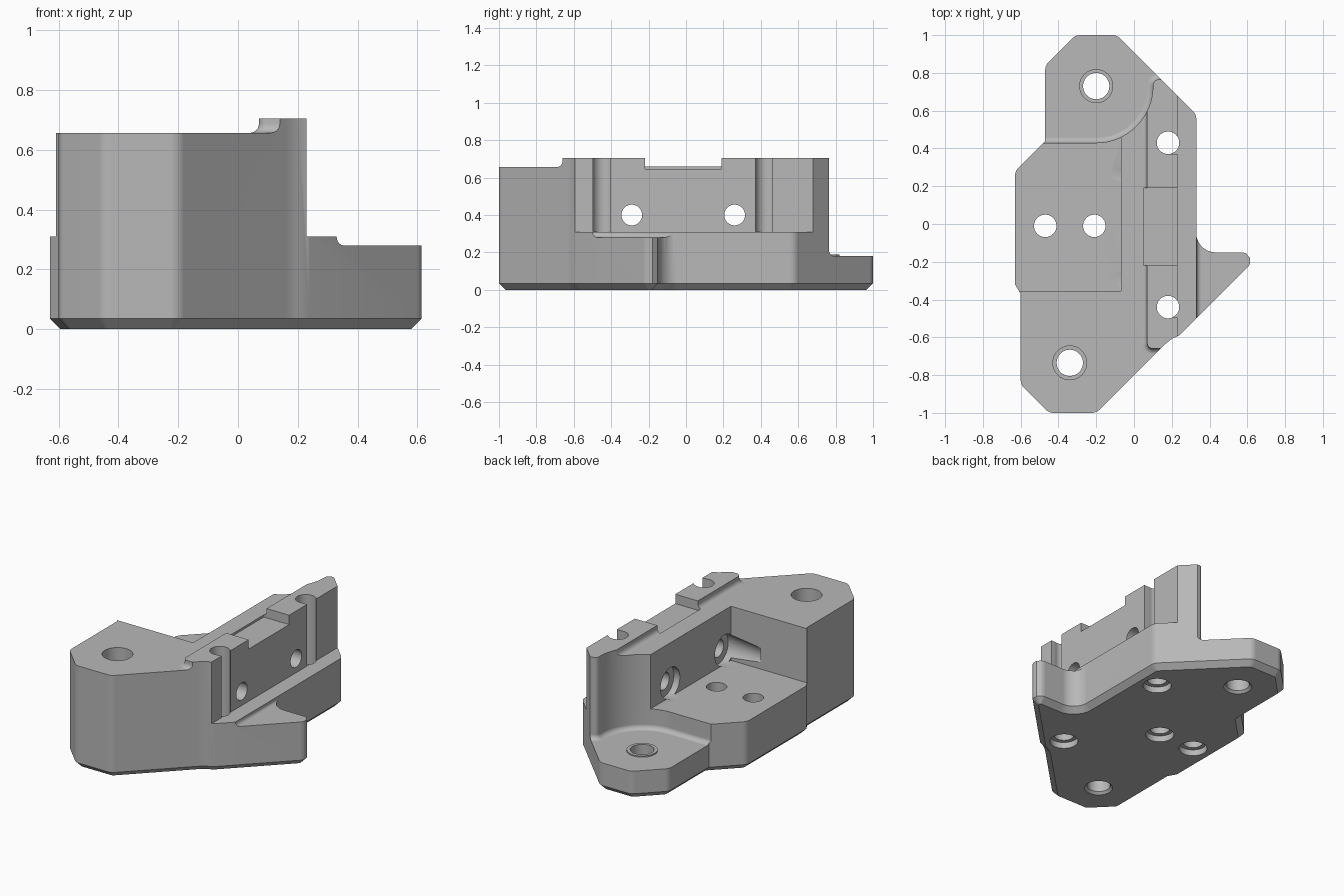
import bpy, bmesh
from math import sin, cos, tan, pi, radians
from mathutils import Vector, Matrix

cube = bpy.data.objects.get("Cube")
if cube:
    bpy.data.objects.remove(cube)

grey = bpy.data.materials.new("machined_grey")
grey.use_nodes = True
tone = (0.48, 0.48, 0.48, 1)
grey.diffuse_color = tone
grey.node_tree.nodes["Principled BSDF"].inputs["Base Color"].default_value = tone


def rounded(corners, steps=6):
    """Counter-clockwise polygon whose corners may carry a radius."""
    out = []
    n = len(corners)
    for i, c in enumerate(corners):
        p = Vector(c[:2])
        r = c[2] if len(c) > 2 else 0
        if not r:
            out.append(p)
            continue
        d1 = (Vector(corners[i - 1][:2]) - p).normalized()
        d2 = (Vector(corners[(i + 1) % n][:2]) - p).normalized()
        half = d1.angle(d2) / 2
        centre = p + (d1 + d2).normalized() * r / sin(half)
        a = p + d1 * r / tan(half) - centre
        b = p + d2 * r / tan(half) - centre
        count = steps * 3 if r > 0.2 else steps
        for k in range(count + 1):
            out.append(centre + a.lerp(b, k / count).normalized() * r)
    return out


def circle(r, n=40):
    return [Vector((r * cos(2 * pi * k / n), r * sin(2 * pi * k / n))) for k in range(n)]


def inset(points, d):
    out = []
    for i, p in enumerate(points):
        e1 = (p - points[i - 1]).normalized()
        e2 = (points[(i + 1) % len(points)] - p).normalized()
        n1, n2 = Vector((-e1.y, e1.x)), Vector((-e2.y, e2.x))
        out.append(p + (n1 + n2) * d / (1 + n1.dot(n2)))
    return out


def loft(name, points, layers, matrix=Matrix()):
    """Closed solid through (height, inset) layers of one outline."""
    bm = bmesh.new()
    rings = [[bm.verts.new((p.x, p.y, z)) for p in inset(points, d)] for z, d in layers]
    n = len(points)
    for lo, hi in zip(rings, rings[1:]):
        for i in range(n):
            j = (i + 1) % n
            bm.faces.new((lo[i], lo[j], hi[j], hi[i]))
    bm.faces.new(rings[0][::-1])
    bm.faces.new(rings[-1])
    bm.transform(matrix)
    bmesh.ops.recalc_face_normals(bm, faces=bm.faces)
    mesh = bpy.data.meshes.new(name)
    bm.to_mesh(mesh)
    bm.free()
    mesh.materials.append(grey)
    ob = bpy.data.objects.new(name, mesh)
    bpy.context.collection.objects.link(ob)
    return ob


def box(x0, x1, y0, y1, z0, z1=1):
    return loft("cutter", rounded([(x0, y0), (x1, y0), (x1, y1), (x0, y1)]), [(z0, 0), (z1, 0)])


def turned(layers, matrix):
    """Round cutter from (height, radius) layers."""
    return loft("cutter", circle(0.2), [(z, 0.2 - r) for z, r in layers], matrix)


def fillet(z, r, top, steps=6):
    arc = [k * pi / 2 / steps for k in range(steps + 1)]
    return [(z + r - r * cos(a), r - r * sin(a)) for a in arc] + [(top, 0)]


def activate(ob):
    bpy.ops.object.select_all(action='DESELECT')
    ob.select_set(True)
    bpy.context.view_layer.objects.active = ob


def carve(ob, cutter):
    cutter.hide_render = True
    activate(ob)
    mod = ob.modifiers.new("cut", 'BOOLEAN')
    mod.operation, mod.solver, mod.object = 'DIFFERENCE', 'EXACT', cutter
    bpy.ops.object.modifier_apply(modifier=mod.name)
    bpy.data.objects.remove(cutter)


# Full-height block with a chamfered underside
outline = rounded([
    (-0.45, -1.0, 0.06), (-0.2, -1.0, 0.06), (0.16, -0.64), (0.2, -0.608), (0.24, -0.59),
    (0.68, -0.15, 0.045), (0.33, -0.15, 0.1), (0.33, 0.58, 0.06), (-0.09, 1.0, 0.06),
    (-0.31, 1.0, 0.06), (-0.47, 0.84, 0.06), (-0.47, 0.44), (-0.63, 0.28, 0.06),
    (-0.63, -0.32), (-0.6, -0.37), (-0.6, -0.85, 0.06)])
body = loft("bracket_body", outline, [(0, 0.035), (0.035, 0), (0.705, 0)])

# Low rear lug with a filleted round clearance
carve(body, loft("cutter", rounded([
    (-0.8, 0.43), (0.1, 0.43, 0.3), (0.1, 0.765, 0.03), (0.5, 0.765),
    (0.5, 1.3), (-0.8, 1.3)]), fillet(0.18, 0.03, 1)))

# Open pocket on the right-hand side
carve(body, box(-1, -0.07, -0.355, 0.52, 0.31))

# Ledge and lower pointed wing on the left-hand side
side = rounded([(0.23, 1), (0.23, 0.31), (0.33, 0.31), (0.335, 0.28, 0.025), (0.9, 0.28), (0.9, 1)])
carve(body, loft("cutter", side, [(-1.3, 0), (1.3, 0)], Matrix.Rotation(pi / 2, 4, 'X')))

# Raised top rib with filleted foot and a central notch
carve(body, loft("cutter", rounded([
    (-1, -1.3), (0.5, -1.3), (0.5, -0.66), (0.07, -0.66, 0.03),
    (0.07, 1.3), (-1, 1.3)]), fillet(0.657, 0.03, 1)))
carve(body, box(0.05, 0.4, -0.22, 0.19, 0.645))

# Vertical pin holes that open through the wall face
for y, slot in ((0.43, 0.417), (-0.44, -0.45)):
    carve(body, turned([(-0.1, 0.085), (0.04, 0.085), (0.041, 0.06), (1, 0.06)],
                       Matrix.Translation((0.18, y, 0))))
    carve(body, box(0.19, 0.26, slot - 0.046, slot + 0.046, 0.311))

# Pocket floor holes
for x in (-0.47, -0.21):
    carve(body, turned([(-0.1, 0.085), (0.04, 0.085), (0.041, 0.06), (1, 0.06)],
                       Matrix.Translation((x, -0.01, 0))))

# Cross holes with spot faces on the pocket side
for y in (-0.29, 0.26):
    carve(body, turned([(-0.28, 0.08), (-0.025, 0.102), (-0.0245, 0.056), (0.4, 0.056)],
                       Matrix.Translation((0, y, 0.4)) @ Matrix.Rotation(pi / 2, 4, 'Y')))

# Front mounting hole, wider at the top
carve(body, turned([(-0.02, 0.105), (0.015, 0.07), (0.5, 0.07), (0.501, 0.09), (1, 0.09)],
                   Matrix.Translation((-0.34, -0.735, 0))))

# Rear mounting hole and its raised ring
rear = Matrix.Translation((-0.2, 0.73, 0))
ring = loft("mounting_ring", circle(0.09), [(0.16, 0), (0.188, 0)], rear)
for ob in (body, ring):
    carve(ob, turned([(-0.02, 0.105), (0.015, 0.07), (1, 0.07)], rear))

# Smooth fillets and holes, crisp machined edges
for ob in (body, ring):
    activate(ob)
    bpy.ops.object.shade_smooth_by_angle(angle=radians(25))
    mod = ob.modifiers.new("flat_shading_balance", 'WEIGHTED_NORMAL')
    mod.keep_sharp = True
